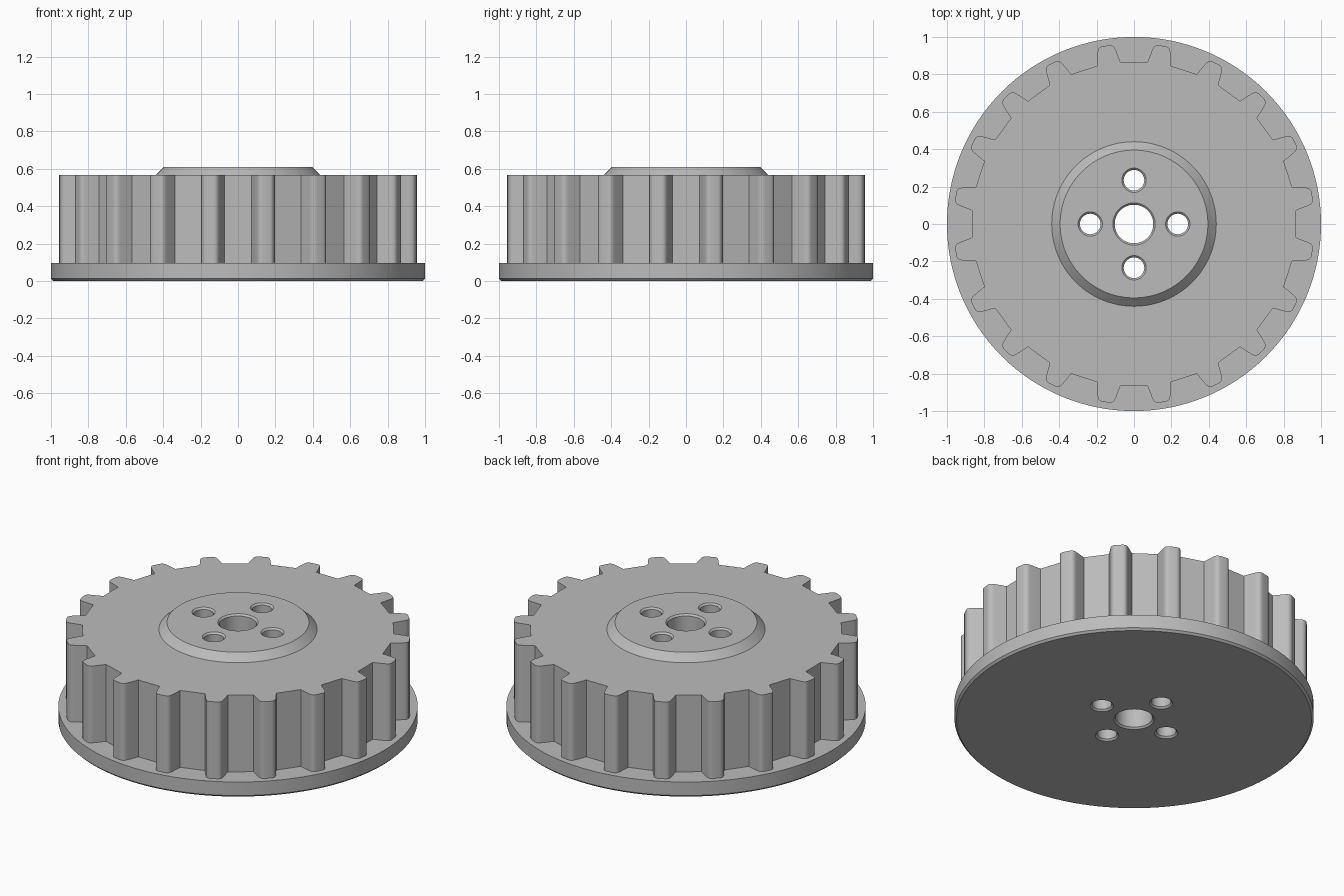
import bpy, bmesh
from math import cos, sin, pi, tau
from mathutils import Vector

if "Cube" in bpy.data.objects:
    bpy.data.objects.remove(bpy.data.objects["Cube"], do_unlink=True)

GREY = (0.5, 0.5, 0.5, 1.0)
grey = bpy.data.materials.new("plain grey")
grey.use_nodes = True
grey.diffuse_color = GREY
grey.node_tree.nodes["Principled BSDF"].inputs["Base Color"].default_value = GREY

TEETH = 20
FLANGE_TOP, GEAR_TOP, HUB_TOP = 0.095, 0.567, 0.61


def circle(radius, sides):
    return [Vector((radius * cos(tau * i / sides), radius * sin(tau * i / sides)))
            for i in range(sides)]


def add_stack(bm, outlines, centre=(0, 0)):
    """Closed solid through a stack of (height, outline) rings."""
    rings = [[bm.verts.new((p.x + centre[0], p.y + centre[1], z)) for p in pts]
             for z, pts in outlines]
    bm.faces.new(rings[0][::-1])
    bm.faces.new(rings[-1])
    for low, high in zip(rings, rings[1:]):
        for i in range(len(low)):
            j = (i + 1) % len(low)
            bm.faces.new((low[i], low[j], high[j], high[i]))


def finish(name, bm):
    mesh = bpy.data.meshes.new(name)
    bm.to_mesh(mesh)
    bm.free()
    mesh.materials.append(grey)
    ob = bpy.data.objects.new(name, mesh)
    bpy.context.collection.objects.link(ob)
    return ob


def solid(name, outlines):
    bm = bmesh.new()
    add_stack(bm, outlines)
    return finish(name, bm)


def rotated(p, angle):
    return Vector((p.x * cos(angle) - p.y * sin(angle),
                   p.x * sin(angle) + p.y * cos(angle)))


def gear_outline():
    """One valley with half a rounded tooth each side, repeated round."""
    root, corner = Vector((0.865, 0.072)), Vector((0.960, 0.109))
    middle = rotated(Vector((0.964, 0)), pi / TEETH)
    start = corner + (root - corner).normalized() * 0.03
    end = corner + (middle - corner).normalized() * 0.025
    half = [root]
    for i in range(6):
        t = i / 5
        half.append(start * (1 - t) ** 2 + corner * 2 * t * (1 - t) + end * t * t)
    valley = [Vector((p.x, -p.y)) for p in reversed(half)] + half
    return [rotated(p, tau * k / TEETH) for k in range(TEETH) for p in valley]


# Flange, toothed drum and tapered hub
teeth = gear_outline()
parts = [
    solid("base_flange", [(0, circle(0.988, 128)), (0.012, circle(1, 128)),
                          (FLANGE_TOP, circle(1, 128))]),
    solid("toothed_drum", [(FLANGE_TOP, teeth), (GEAR_TOP, teeth)]),
    solid("raised_hub", [(GEAR_TOP, circle(0.44, 96)), (HUB_TOP, circle(0.395, 96))]),
]

# Centre bore and four bolt holes, chamfered at both ends
bm = bmesh.new()
holes = [((0, 0), 0.103)] + [(tuple(p), 0.055) for p in circle(0.234, 4)]
for centre, r in holes:
    narrow, wide = circle(r, 48), circle(r + 0.02, 48)
    add_stack(bm, [(-0.01, wide), (0.01, narrow),
                   (HUB_TOP - 0.01, narrow), (HUB_TOP + 0.01, wide)], centre)
cutter = finish("hole_cutter", bm)
cutter.hide_render = True

for ob in parts:
    mod = ob.modifiers.new("holes", "BOOLEAN")
    mod.operation = "DIFFERENCE"
    mod.solver = "EXACT"
    mod.object = cutter
    bpy.ops.object.select_all(action="DESELECT")
    ob.select_set(True)
    bpy.context.view_layer.objects.active = ob
    bpy.ops.object.modifier_apply(modifier=mod.name)
    bpy.ops.object.shade_smooth_by_angle(angle=pi / 7)

bpy.data.objects.remove(cutter, do_unlink=True)
